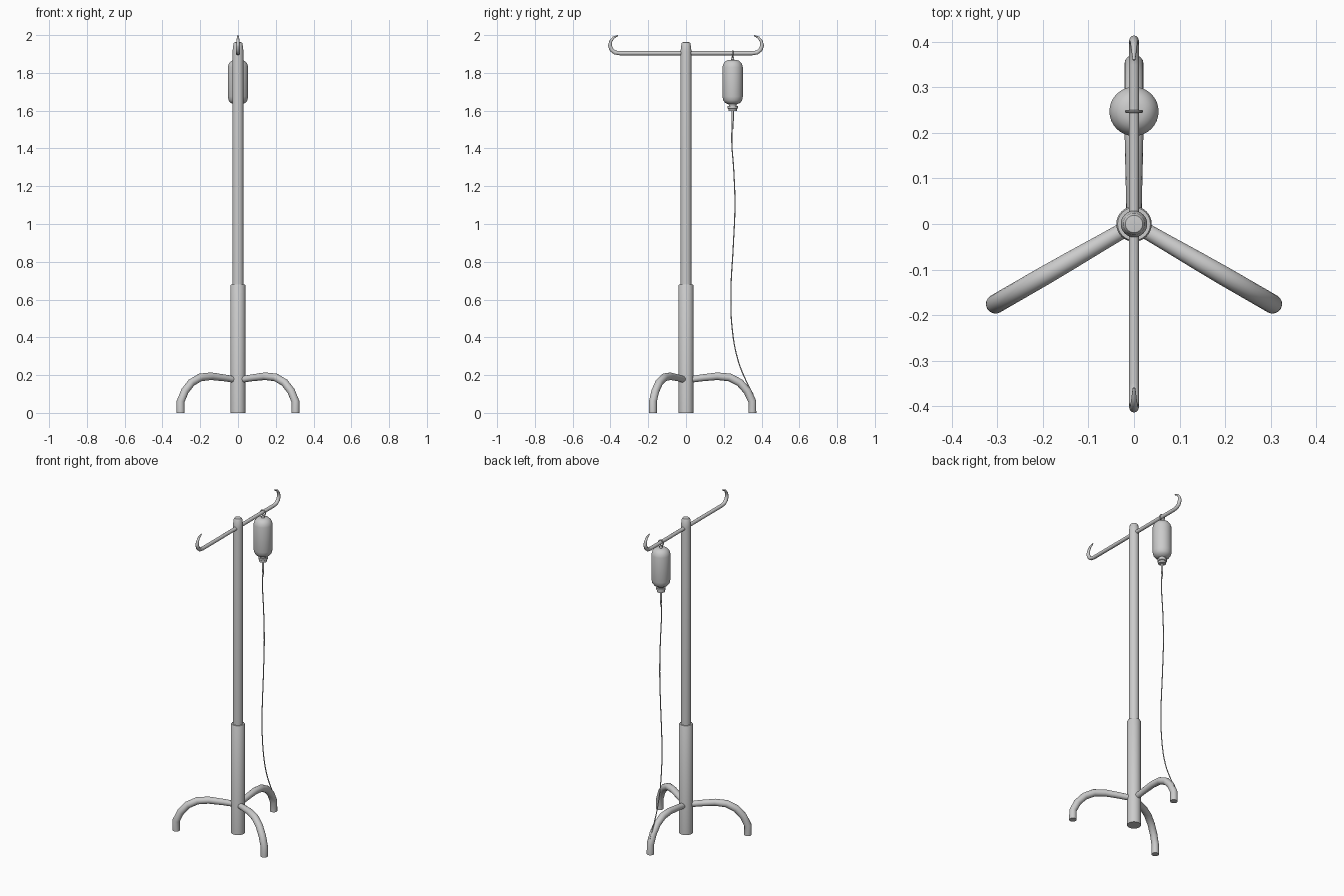
import bpy, bmesh, math
from mathutils import Matrix

if "Cube" in bpy.data.objects:
    bpy.data.objects.remove(bpy.data.objects["Cube"])


def finish(ob):
    bpy.ops.object.select_all(action='DESELECT')
    ob.select_set(True)
    bpy.context.view_layer.objects.active = ob
    bpy.ops.object.shade_smooth_by_angle(angle=math.radians(35))


def lathe(name, profile, y=0.0, steps=32):
    """Spin (radius, z) points around a vertical axis at the given y."""
    bm = bmesh.new()
    vs = [bm.verts.new((r, 0, z)) for r, z in profile]
    edges = [bm.edges.new(p) for p in zip(vs, vs[1:])]
    bmesh.ops.spin(bm, geom=vs + edges, cent=(0, 0, 0), axis=(0, 0, 1),
                   angle=2 * math.pi, steps=steps)
    bmesh.ops.remove_doubles(bm, verts=bm.verts, dist=1e-5)
    bmesh.ops.recalc_face_normals(bm, faces=bm.faces)
    me = bpy.data.meshes.new(name)
    bm.to_mesh(me)
    bm.free()
    ob = bpy.data.objects.new(name, me)
    bpy.context.collection.objects.link(ob)
    ob.location.y = y
    finish(ob)
    return ob


def pipe(name, path, sides=16, turn=0.0, smooth_path=False):
    """Sweep a round section along (y, z, radius) points, turned about z."""
    cu = bpy.data.curves.new(name, 'CURVE')
    cu.dimensions = '3D'
    cu.bevel_depth = 1.0
    cu.bevel_resolution = sides // 2 - 2
    cu.use_fill_caps = True
    cu.resolution_u = 6
    if smooth_path:
        sp = cu.splines.new('BEZIER')
        sp.bezier_points.add(len(path) - 1)
        for p, (y, z, r) in zip(sp.bezier_points, path):
            p.co = (0, y, z)
            p.radius = r
            p.handle_left_type = p.handle_right_type = 'AUTO'
    else:
        sp = cu.splines.new('POLY')
        sp.points.add(len(path) - 1)
        for p, (y, z, r) in zip(sp.points, path):
            p.co = (0, y, z, 1)
            p.radius = r
    tmp = bpy.data.objects.new(name + "_path", cu)
    bpy.context.collection.objects.link(tmp)
    deps = bpy.context.evaluated_depsgraph_get()
    me = bpy.data.meshes.new_from_object(tmp.evaluated_get(deps))
    bpy.data.objects.remove(tmp)
    me.name = name
    me.transform(Matrix.Rotation(turn, 4, 'Z'))
    ob = bpy.data.objects.new(name, me)
    bpy.context.collection.objects.link(ob)
    finish(ob)
    return ob


# Telescopic pole: wide sleeve below, slim tube with tapered cap above
lathe("lower_sleeve", [(0, 0), (0.039, 0), (0.039, 0.675), (0.036, 0.68), (0, 0.68)])
lathe("upper_pole", [(0, 0.66), (0.029, 0.66), (0.029, 1.915), (0.024, 1.955),
                     (0.019, 1.962), (0, 1.964)])

# Three arched legs
leg = [(0.02, 0.176, 0.017), (0.08, 0.185, 0.018), (0.165, 0.194, 0.02),
       (0.23, 0.188, 0.021), (0.285, 0.16, 0.021), (0.325, 0.115, 0.021),
       (0.351, 0.06, 0.021), (0.351, 0, 0.021)]
for i, name in enumerate(("back_leg", "left_leg", "right_leg")):
    pipe(name, leg, turn=i * math.radians(120))

# Crossbar with tapered hooks at both ends
hook = [(0.35, 1.904, 0.011), (0.376, 1.908, 0.011), (0.394, 1.922, 0.011),
        (0.403, 1.945, 0.0105), (0.398, 1.968, 0.008), (0.384, 1.987, 0.006),
        (0.36, 1.998, 0.003)]
pipe("crossbar", [(-y, z, r) for y, z, r in reversed(hook)] + hook)

# Drip bottle with neck and stopper
BY = 0.247
lathe("bottle", [(0, 1.87), (0.022, 1.869), (0.036, 1.863), (0.048, 1.85), (0.054, 1.83),
                 (0.054, 1.675), (0.05, 1.655), (0.04, 1.641), (0.022, 1.634),
                 (0.019, 1.622), (0, 1.622)], BY)
lathe("bottle_cap", [(0, 1.624), (0.027, 1.624), (0.027, 1.612), (0.022, 1.609),
                     (0.022, 1.597), (0, 1.597)], BY)

# Hanging ring and its stem
lathe("hanger_stem", [(0, 1.862), (0.01, 1.862), (0.008, 1.875), (0.005, 1.886),
                      (0, 1.886)], BY, 16)
bpy.ops.mesh.primitive_torus_add(location=(0, BY, 1.9), rotation=(math.pi / 2, 0, 0),
                                 major_radius=0.0165, minor_radius=0.0035,
                                 major_segments=24, minor_segments=8)
ring = bpy.context.object
ring.name = "hanger_ring"
finish(ring)

# Drip nozzle and flexible tube reaching down to the back leg
lathe("drip_nozzle", [(0, 1.6), (0.006, 1.6), (0.006, 1.55), (0.003, 1.5), (0, 1.5)], BY, 12)
tube = [(0.247, 1.56), (0.242, 1.45), (0.253, 1.28), (0.259, 1.1), (0.25, 0.88),
        (0.238, 0.65), (0.244, 0.45), (0.275, 0.28), (0.318, 0.17), (0.356, 0.095)]
pipe("drip_tube", [(y, z, 0.003) for y, z in tube], 8, smooth_path=True)
